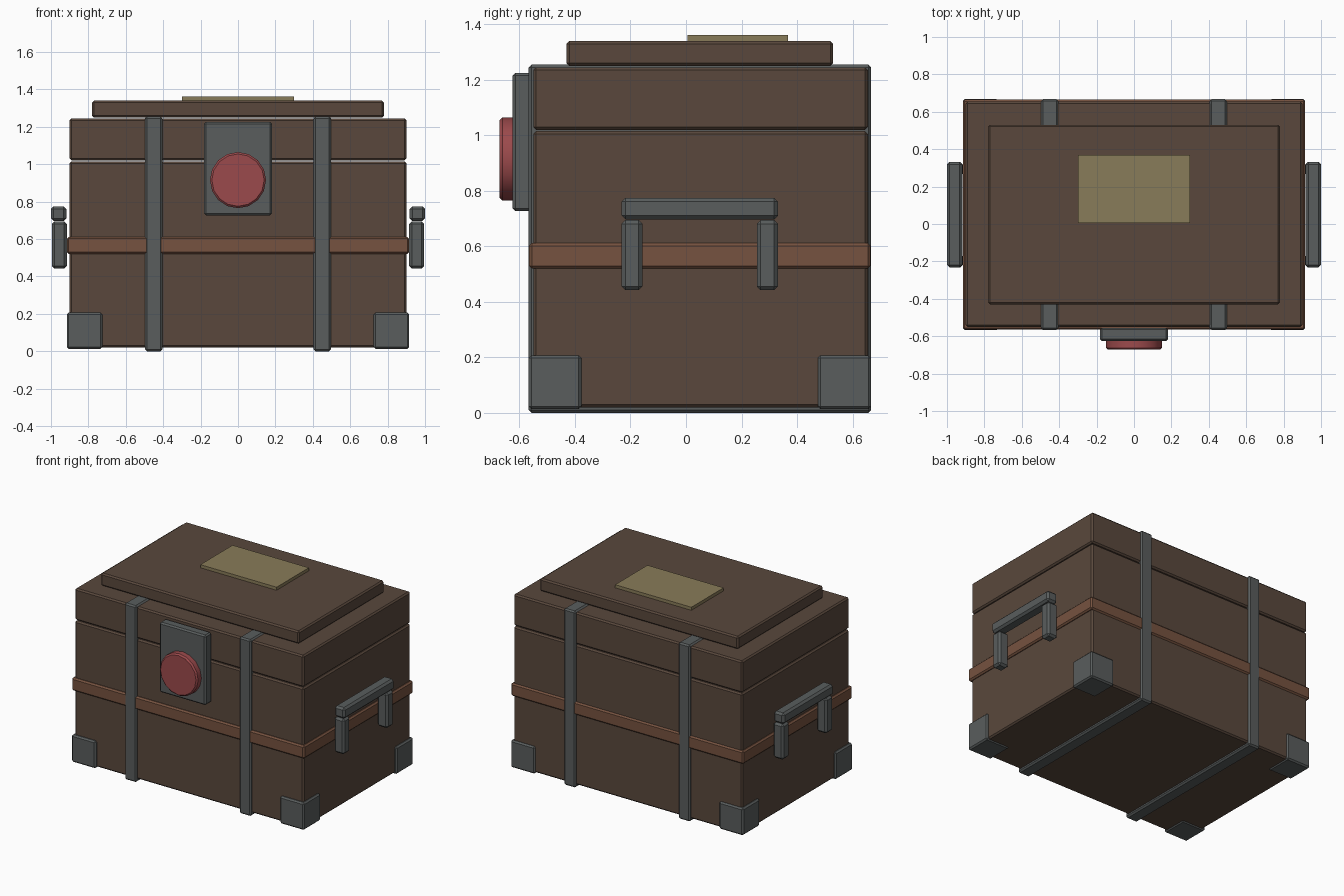
import bpy
import math

old = bpy.data.objects.get("Cube")
if old:
    bpy.data.objects.remove(old, do_unlink=True)


def material(name, rgb):
    m = bpy.data.materials.new(name)
    m.use_nodes = True
    m.diffuse_color = (*rgb, 1)
    m.node_tree.nodes["Principled BSDF"].inputs["Base Color"].default_value = (*rgb, 1)
    return m


WOOD = material("dark brown wood", (0.100, 0.064, 0.045))
LEATHER = material("rust leather", (0.180, 0.085, 0.050))
IRON = material("grey iron", (0.100, 0.110, 0.110))
RED = material("red enamel", (0.330, 0.068, 0.072))
BRASS = material("dull brass", (0.250, 0.200, 0.100))


def finish(ob, name, mat, bevel):
    ob.name = name
    ob.data.materials.append(mat)
    if bevel:
        mod = ob.modifiers.new("Edge", "BEVEL")
        mod.width = bevel
        mod.segments = 1
    return ob


def box(name, mat, x, y, z, bevel=0.01):
    """Box spanning the given (low, high) ranges."""
    spans = (x, y, z)
    bpy.ops.mesh.primitive_cube_add(size=1, location=[sum(s) / 2 for s in spans])
    ob = bpy.context.object
    ob.scale = [s[1] - s[0] for s in spans]
    bpy.ops.object.transform_apply(location=False, rotation=False, scale=True)
    return finish(ob, name, mat, bevel)


def mirrored(span, side):
    return tuple(sorted(side * v for v in span))


# Chest body and lid
SIDE_Y = (-0.55, 0.655)
WRAP_Y = (-0.567, 0.667)
box("body", WOOD, (-0.9, 0.9), SIDE_Y, (0.02, 1.015))
box("lid", WOOD, (-0.9, 0.9), SIDE_Y, (1.02, 1.245))
box("lid_panel", WOOD, (-0.78, 0.78), (-0.43, 0.53), (1.25, 1.34))
box("lid_label", BRASS, (-0.3, 0.3), (0.005, 0.368), (1.335, 1.362), 0)

# Leather band around the middle
box("belt", LEATHER, (-0.915, 0.915), (-0.565, 0.665), (0.52, 0.612))

for side, word in ((1, "left"), (-1, "right")):
    # Iron strap wrapped around the chest
    box(f"{word}_strap", IRON, mirrored((0.405, 0.497), side), WRAP_Y, (0.0, 1.255))

    # Bottom corner guards
    for place, y in (("front", (-0.567, -0.377)), ("back", (0.475, 0.667))):
        box(f"{place}_{word}_corner", IRON, mirrored((0.725, 0.915), side), y, (0.013, 0.207))

    # Carrying handle: grip bar on two posts
    box(f"{word}_handle_grip", IRON, mirrored((0.918, 1.0), side), (-0.232, 0.332), (0.697, 0.775), 0.014)
    for place, y in (("front", (-0.232, -0.157)), ("back", (0.255, 0.332))):
        box(f"{place}_{word}_handle_post", IRON, mirrored((0.915, 0.995), side), y, (0.442, 0.695), 0.014)

# Lock plate with a round button
box("lock_plate", IRON, (-0.182, 0.182), (-0.625, -0.555), (0.727, 1.225))
bpy.ops.mesh.primitive_cylinder_add(vertices=16, radius=0.15, depth=0.07,
                                    location=(0, -0.637, 0.915),
                                    rotation=(math.pi / 2, 0, 0))
button = finish(bpy.context.object, "lock_button", RED, 0.01)
bpy.ops.object.shade_smooth_by_angle(angle=math.radians(30))
